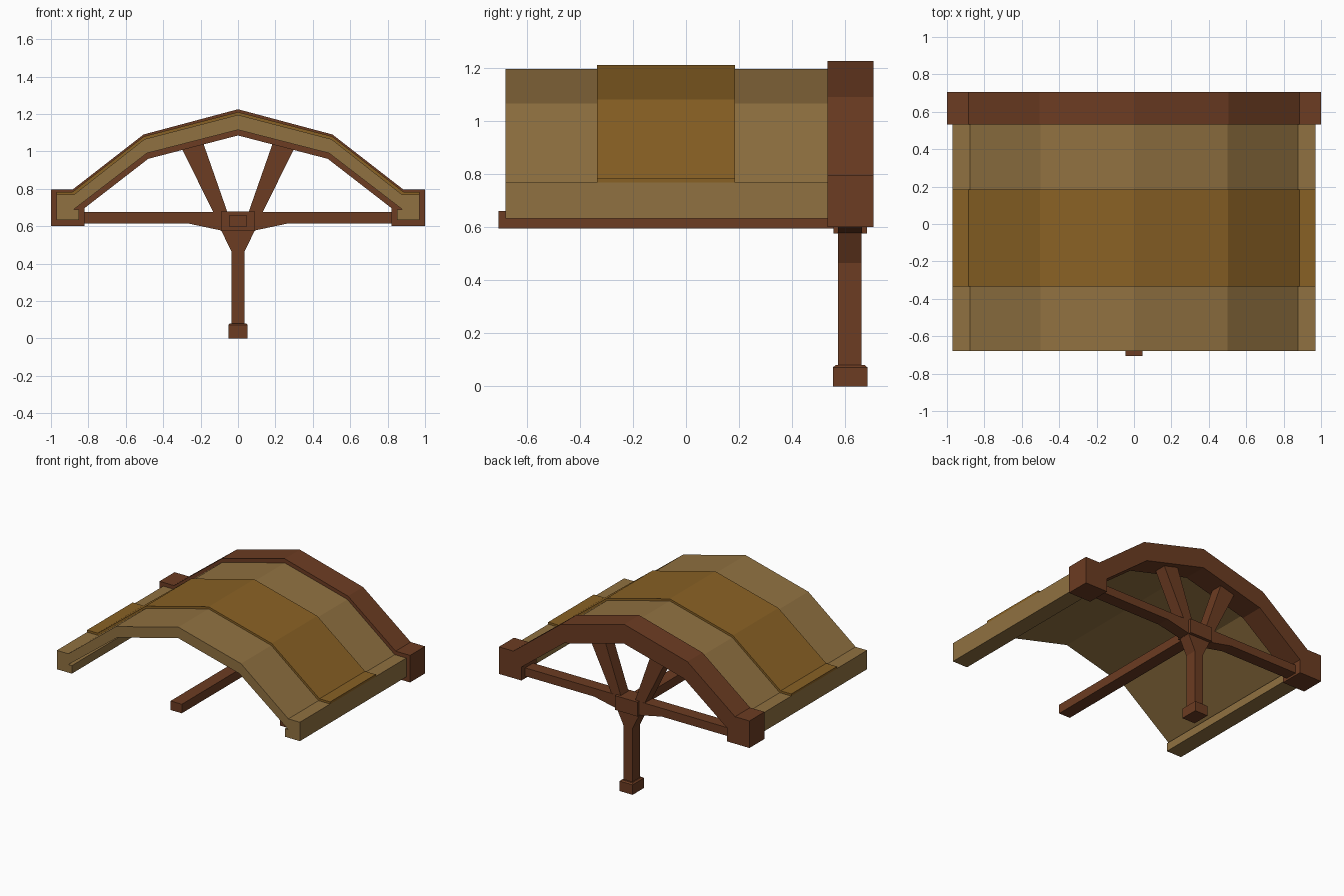
import bpy, bmesh

if "Cube" in bpy.data.objects:
    bpy.data.objects.remove(bpy.data.objects["Cube"])


def material(name, rgb):
    m = bpy.data.materials.new(name)
    m.diffuse_color = (*rgb, 1)
    m.use_nodes = True
    m.node_tree.nodes["Principled BSDF"].inputs["Base Color"].default_value = m.diffuse_color
    return m


DARK = material("dark_wood", (0.15, 0.045, 0.016))
TAN = material("tan_roof", (0.28, 0.165, 0.052))
GOLD = material("gold_band", (0.25, 0.12, 0.018))


def prism(name, profile, y0, y1, mat):
    """Extrude an xz outline from y0 to y1."""
    bm = bmesh.new()
    face = bm.faces.new([bm.verts.new((x, y0, z)) for x, z in profile])
    ext = bmesh.ops.extrude_face_region(bm, geom=[face])
    verts = [g for g in ext["geom"] if isinstance(g, bmesh.types.BMVert)]
    bmesh.ops.translate(bm, verts=verts, vec=(0, y1 - y0, 0))
    bmesh.ops.recalc_face_normals(bm, faces=bm.faces)
    mesh = bpy.data.meshes.new(name)
    bm.to_mesh(mesh)
    bm.free()
    mesh.materials.append(mat)
    obj = bpy.data.objects.new(name, mesh)
    bpy.context.collection.objects.link(obj)
    return obj


def box(name, half_x, y0, y1, z0, z1, mat):
    return prism(name, [(-half_x, z0), (half_x, z0), (half_x, z1), (-half_x, z1)], y0, y1, mat)


def flip(points):
    return [(-x, z) for x, z in reversed(points)]


def arch(name, outer, inner, y0, y1, mat):
    """Outer and inner run from the right foot up to the crown at x = 0."""
    profile = outer + flip(outer[:-1]) + inner_left(inner) + inner[-2::-1]
    return prism(name, profile, y0, y1, mat)


def inner_left(inner):
    return [(-x, z) for x, z in inner]


# Rear arch frame
arch("arch_frame",
     [(1, 0.6), (1, 0.795), (0.885, 0.795), (0.505, 1.09), (0, 1.225)],
     [(0.82, 0.6), (0.82, 0.697), (0.48, 0.96), (0, 1.085)],
     0.533, 0.705, DARK)

# Roof shell with thick eaves
arch("roof_shell",
     [(0.97, 0.632), (0.97, 0.768), (0.878, 0.768), (0.5, 1.065), (0, 1.195)],
     [(0.85, 0.632), (0.85, 0.69), (0.878, 0.69), (0.487, 0.99), (0, 1.115)],
     -0.68, 0.56, TAN)

# Raised centre band over the roof
arch("roof_band",
     [(0.97, 0.766), (0.97, 0.783), (0.885, 0.783), (0.503, 1.08), (0, 1.21)],
     [(0.87, 0.766), (0.495, 1.06), (0, 1.19)],
     -0.335, 0.185, GOLD)

# Cross beam, thickened toward the hub
half = [(0.09, 0.577), (0.27, 0.615), (0.83, 0.615), (0.83, 0.675)]
prism("cross_beam", half + flip(half), 0.572, 0.662, DARK)

# Central hub and long beam running to the front
box("hub", 0.09, 0.555, 0.682, 0.575, 0.678, DARK)
box("long_beam", 0.045, -0.705, 0.6, 0.595, 0.66, DARK)

# Diagonal struts from hub to arch
strut = [(0.055, 0.67), (0.13, 0.67), (0.31, 1.035), (0.195, 1.07)]
prism("strut_right", strut, 0.573, 0.661, DARK)
prism("strut_left", flip(strut), 0.573, 0.661, DARK)

# Post with a flared head
post = [(0.035, 0.06), (0.035, 0.465), (0.09, 0.577)]
prism("post", post + flip(post), 0.572, 0.66, DARK)

# Post foot with a chamfered top
foot = box("post_foot", 0.052, 0.553, 0.683, 0, 0.08, DARK)
for v in foot.data.vertices:
    if v.co.z > 0.05:
        v.co.z = 0.072
bm = bmesh.new()
bm.from_mesh(foot.data)
bm.normal_update()
top = [f for f in bm.faces if f.normal.z > 0.9]
bmesh.ops.inset_region(bm, faces=top, thickness=0.014, depth=0.008)
bm.to_mesh(foot.data)
bm.free()
